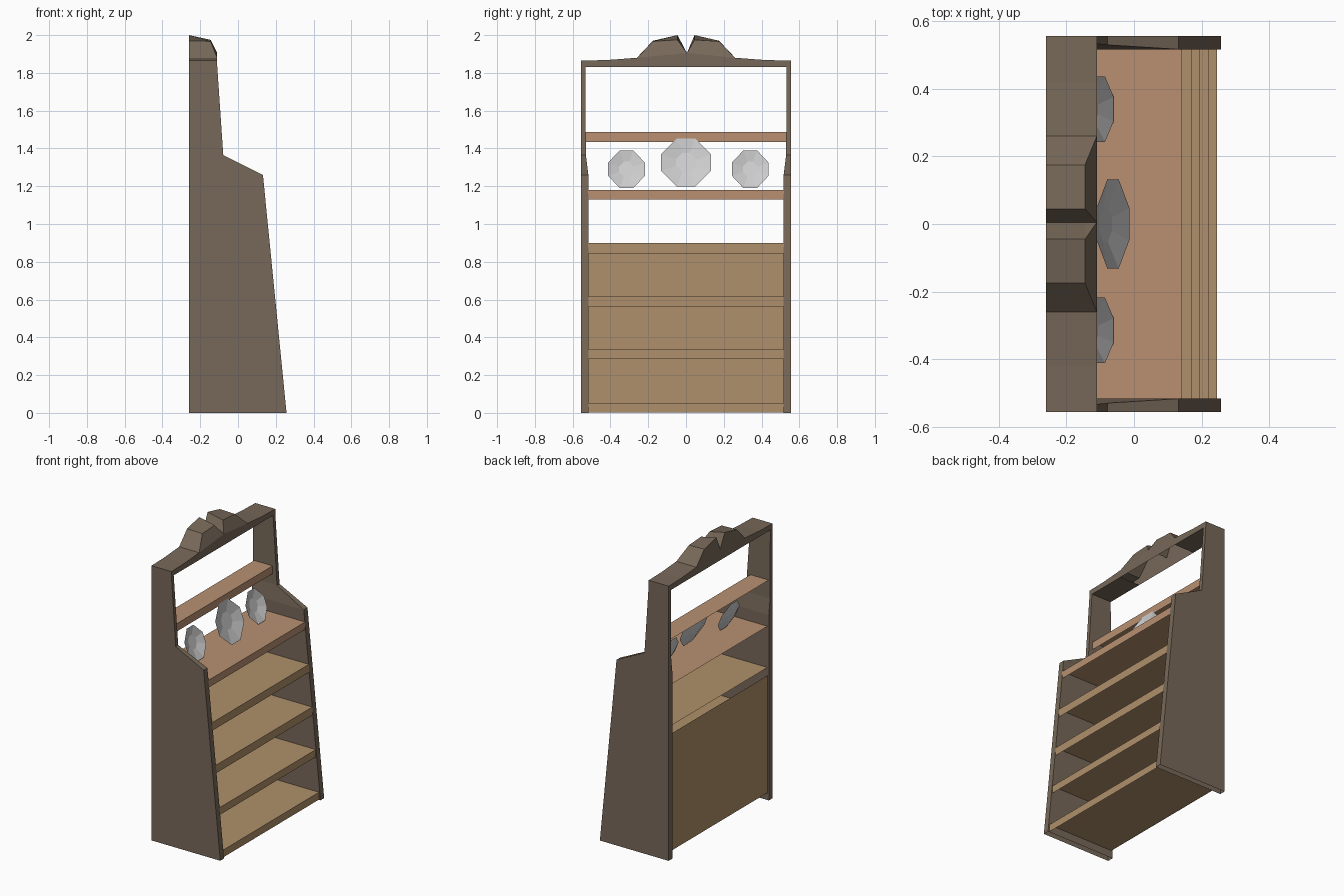
import bpy, bmesh

if "Cube" in bpy.data.objects:
    bpy.data.objects.remove(bpy.data.objects["Cube"])


def material(name, rgb):
    m = bpy.data.materials.new(name)
    m.diffuse_color = (*rgb, 1)
    m.use_nodes = True
    m.node_tree.nodes["Principled BSDF"].inputs["Base Color"].default_value = m.diffuse_color
    return m


FRAME = material("weathered_wood", (0.185, 0.14, 0.1))
SHELF = material("shelf_wood", (0.43, 0.28, 0.145))
DISPLAY = material("display_wood", (0.48, 0.28, 0.165))


def loft(name, sections, mat=None, start=True, end=True, skip=lambda i, k: False):
    """Skin a run of equal-length cross-sections; skip(i, k) leaves out side k of span i."""
    bm = bmesh.new()
    rings = [[bm.verts.new(p) for p in s] for s in sections]
    n = len(rings[0])
    for i, (a, b) in enumerate(zip(rings, rings[1:])):
        for k in range(n):
            j = (k + 1) % n
            if not skip(i, k):
                bm.faces.new((a[k], a[j], b[j], b[k]))
    if start:
        bm.faces.new(rings[0])
    if end:
        bm.faces.new(rings[-1][::-1])
    bmesh.ops.remove_doubles(bm, verts=bm.verts, dist=1e-5)
    bmesh.ops.recalc_face_normals(bm, faces=bm.faces)
    me = bpy.data.meshes.new(name)
    bm.to_mesh(me)
    bm.free()
    ob = bpy.data.objects.new(name, me)
    bpy.context.collection.objects.link(ob)
    if mat:
        me.materials.append(mat)
    return ob


BACK, HALF = -0.26, 0.557

# Side panels, open at the foot and under the crown: height, front edge, inner face
LEVELS = [(0, 0.257, 0.517), (1.26, 0.132, 0.517),
          (1.365, -0.078, 0.53), (1.835, -0.11, 0.533)]
for side, label in ((1, "left"), (-1, "right")):
    loft("side_panel_" + label,
         [[(BACK, side * HALF, z), (xf, side * HALF, z),
           (xf, side * yi, z), (BACK, side * yi, z)] for z, xf, yi in LEVELS],
         FRAME, start=False, end=False)


# Sheet parts: a profile of (x, z) points stretched between the sides
def sheet(name, profile, half, mat):
    me = bpy.data.meshes.new(name)
    n = len(profile)
    me.from_pydata([(x, y, z) for y in (-half, half) for x, z in profile], [],
                   [(k, k + 1, n + k + 1, n + k) for k in range(n - 1)])
    me.materials.append(mat)
    bpy.context.collection.objects.link(bpy.data.objects.new(name, me))


# Shelves: a top board with a front lip
def shelf(name, z0, z1, x1, half, mat):
    sheet(name, [(x1, z0), (x1, z1), (-0.25, z1)][::-1][::-1], half, mat)
    me = bpy.data.meshes[name]
    me.flip_normals() if me.polygons[1].normal.z < 0 else None


for i, (z0, z1, x1) in enumerate([(0.002, 0.052, 0.246), (0.285, 0.335, 0.222),
                                  (0.562, 0.617, 0.196), (0.845, 0.9, 0.17)]):
    shelf(f"lower_shelf_{i + 1}", z0, z1, x1, 0.518, SHELF)
shelf("counter_shelf", 1.13, 1.18, 0.142, 0.518, DISPLAY)
shelf("upper_shelf", 1.435, 1.488, -0.112, 0.533, DISPLAY)

# Back board
sheet("back_board", [(-0.25, 0.05), (-0.25, 0.845)], 0.518, SHELF)

# Crown, hollow under the humps: y, front y, then top heights at front, middle and back
HALF_CROWN = [(HALF, HALF, 1.865, 1.865, 1.865), (0.42, 0.42, 1.868, 1.868, 1.868),
              (0.26, 0.26, 1.88, 1.88, 1.88), (0.175, 0.26, 1.88, 1.967, 1.97),
              (0.045, 0.005, 1.905, 1.975, 2.0)]
crown = ([(-y, 0.005 if y < 0.1 else -yf, *h) for y, yf, *h in HALF_CROWN]
         + [(0.005, 0.005, 1.905, 1.905, 1.905)] + HALF_CROWN[::-1])
loft("crown", [[(BACK, y, 1.83), (-0.11, yf, 1.83), (-0.11, yf, zf),
                (-0.145, y, zm), (BACK, y, zb)] for y, yf, zf, zm, zb in crown],
     FRAME, skip=lambda i, k: k == 0 and 2 <= i <= 7)

# Octagonal dishes leaning back against the upper shelf
QUARTER = [(1, 0.35), (0.37, 1)]
OCTAGON = (QUARTER + [(-u, v) for u, v in QUARTER[::-1]]
           + [(-u, -v) for u, v in QUARTER] + [(u, -v) for u, v in QUARTER[::-1]])


def dish(name, y, z, x, ry, rz, lean):
    ob = loft(name, [[(x - lean * s * v - sink, y + ry * s * u, z + rz * s * v)
                      for u, v in OCTAGON] for s, sink in ((1, 0), (0.4, 0.022))],
              start=False)
    # face the hollow side forward
    if sum(p.normal.x for p in ob.data.polygons) < 0:
        ob.data.flip_normals()


dish("dish_centre", 0, 1.325, -0.062, 0.132, 0.127, 0.048)
dish("dish_left", 0.34, 1.29, -0.1, 0.097, 0.1, 0.04)
dish("dish_right", -0.315, 1.29, -0.1, 0.097, 0.1, 0.04)
